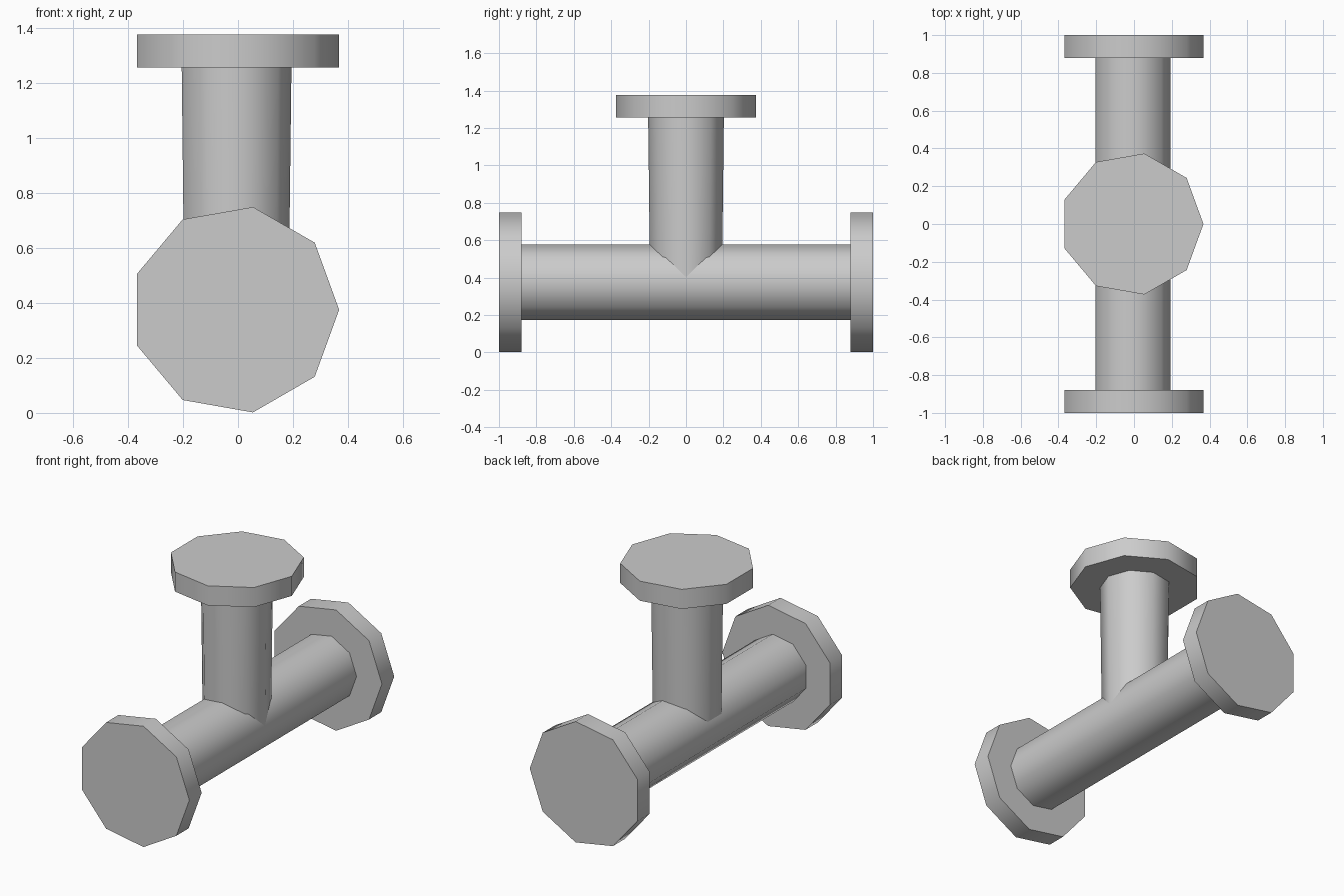
import bpy, bmesh, math

if "Cube" in bpy.data.objects:
    bpy.data.objects.remove(bpy.data.objects["Cube"])

SIDES = 9
CX = -0.0114         # nine-sided rings are off-centre so the bounds are centred
AXIS_Z = 0.375       # height of the horizontal pipe's axis
FLANGE_R, PIPE_R = 0.379, 0.2056


def tube(name, axis, start, end, r0, r1, capped):
    """Nine-sided tube along y or z, first corner pointing to +x."""
    bm = bmesh.new()
    rings = []
    for pos, r in ((start, r0), (end, r1)):
        ring = []
        for i in range(SIDES):
            a = 2 * math.pi * i / SIDES
            x, s = CX + r * math.cos(a), r * math.sin(a)
            ring.append(bm.verts.new((x, pos, AXIS_Z + s) if axis == 'y' else (x, s, pos)))
        rings.append(ring)
    a, b = rings
    for i in range(SIDES):
        j = (i + 1) % SIDES
        bm.faces.new((a[i], a[j], b[j], b[i]))
    caps = [bm.faces.new(r) for r in rings]
    bmesh.ops.recalc_face_normals(bm, faces=bm.faces)
    for f in bm.faces:
        f.smooth = f not in caps
    # hard rims, smooth sides
    for f in caps:
        for e in f.edges:
            e.smooth = False
    if not capped:
        bmesh.ops.delete(bm, geom=caps, context='FACES_ONLY')
    me = bpy.data.meshes.new(name)
    bm.to_mesh(me)
    bm.free()
    ob = bpy.data.objects.new(name, me)
    bpy.context.collection.objects.link(ob)
    return ob


# straight run and its two end flanges
tube("main_pipe", 'y', -0.88, 0.88, PIPE_R, PIPE_R, False)
tube("front_flange", 'y', -1.0, -0.88, FLANGE_R, FLANGE_R, True)
tube("back_flange", 'y', 0.88, 1.0, FLANGE_R, FLANGE_R, True)

# slightly tapered branch rising from the middle, with its flange
tube("branch_pipe", 'z', AXIS_Z, 1.255, 0.195, PIPE_R, False)
tube("top_flange", 'z', 1.255, 1.376, FLANGE_R, FLANGE_R, True)
